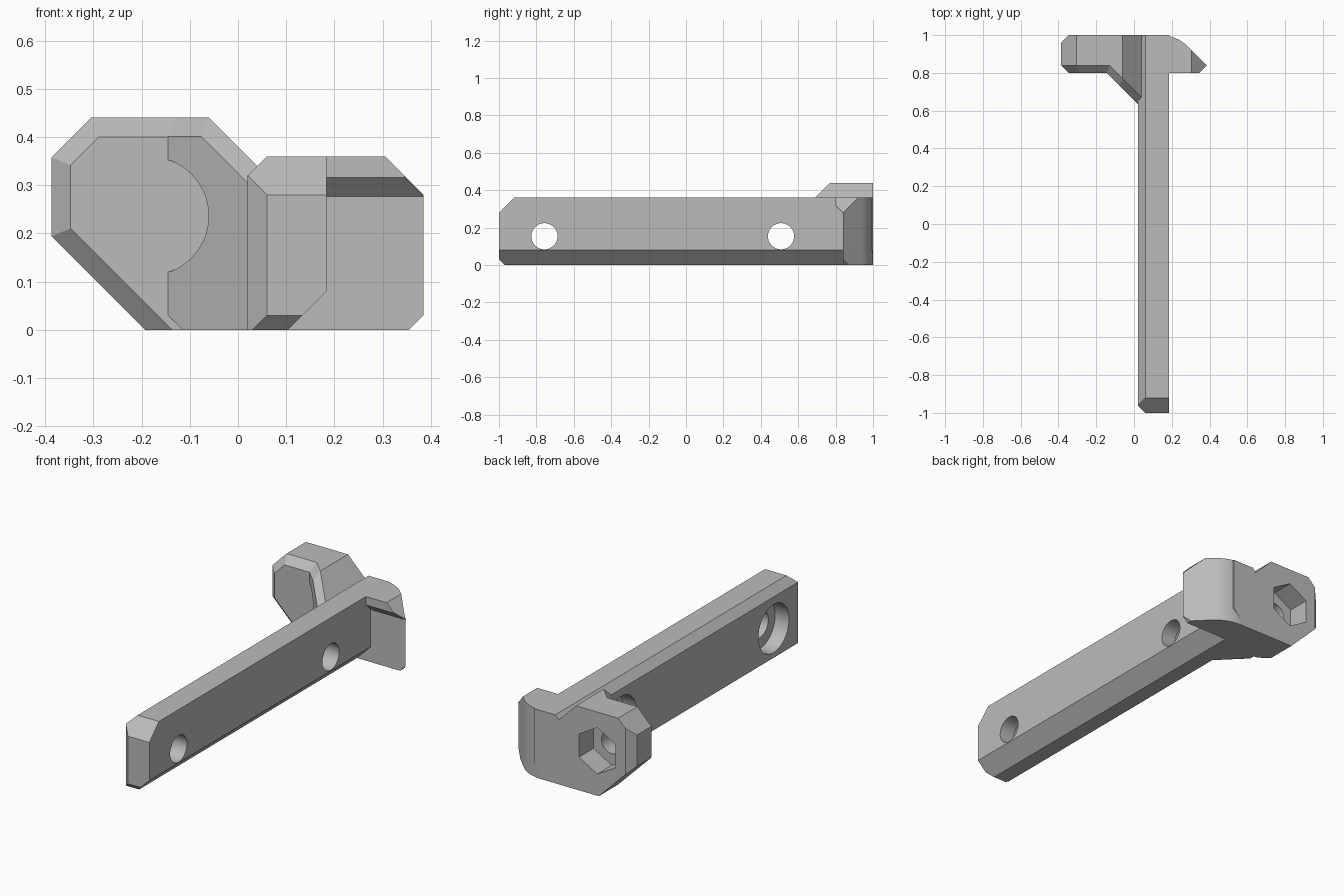
import bpy, bmesh, math
from mathutils import Matrix, Vector

if "Cube" in bpy.data.objects:
    bpy.data.objects.remove(bpy.data.objects["Cube"])

grey = bpy.data.materials.new("plain_grey")
grey.use_nodes = True
grey.diffuse_color = (0.5, 0.5, 0.5, 1)
grey.node_tree.nodes["Principled BSDF"].inputs["Base Color"].default_value = (0.5, 0.5, 0.5, 1)
R = math.sqrt(0.5)


def finish(name, bm):
    bmesh.ops.recalc_face_normals(bm, faces=bm.faces)
    me = bpy.data.meshes.new(name)
    bm.to_mesh(me)
    bm.free()
    me.materials.append(grey)
    ob = bpy.data.objects.new(name, me)
    bpy.context.collection.objects.link(ob)
    return ob


def trim(bm, planes):
    """Keep the side where normal . point < distance of a point on the plane."""
    for normal, point in planes:
        bmesh.ops.bisect_plane(bm, geom=bm.verts[:] + bm.edges[:] + bm.faces[:], dist=1e-6,
                               plane_co=point, plane_no=normal, clear_outer=True)
        rim = [e for e in bm.edges if e.is_boundary]
        if rim:
            bmesh.ops.contextual_create(bm, geom=rim)


def block(name, low, high, planes):
    low, high = Vector(low), Vector(high)
    bm = bmesh.new()
    size = Matrix.Diagonal((high - low).to_4d())
    bmesh.ops.create_cube(bm, size=1, matrix=Matrix.Translation((low + high) / 2) @ size)
    trim(bm, planes)
    return finish(name, bm)


def rod(name, start, end, radius, sides=64):
    start, end = Vector(start), Vector(end)
    axis = end - start
    turn = Matrix.Rotation(math.pi / 2, 4, 'X' if abs(axis.y) > abs(axis.x) else 'Y')
    bm = bmesh.new()
    bmesh.ops.create_cone(bm, cap_ends=True, segments=sides, radius1=radius, radius2=radius,
                          depth=axis.length, matrix=Matrix.Translation((start + end) / 2) @ turn)
    ob = finish(name, bm)
    ob.hide_render = True
    return ob


def combine(target, other, operation):
    mod = target.modifiers.new(other.name, 'BOOLEAN')
    mod.operation, mod.solver, mod.object = operation, 'EXACT', other
    bpy.context.view_layer.objects.active = target
    bpy.ops.object.modifier_apply(modifier=mod.name)
    bpy.data.objects.remove(other)


# Long arm with chamfered front end
bracket = block("mounting_bracket", (0.02, -1, 0), (0.184, 1, 0.36), [
    ((-1, 0, 1), (0.06, 0, 0.36)),
    ((-1, -1, 0), (0.06, -1, 0)),
    ((0, -1, 1), (0, -1, 0.28)),
    ((0, -1, -1), (0, -1, 0.03)),
    ((1, 0, -1), (0.184, 0, 0.08))])

# Side wing with rounded back
outline = [(0.1, 0.84), (0.385, 0.84)]
for i in range(9):
    a = math.pi / 4 * (1 - i / 8)
    outline.append((0.14 + 0.205 * math.sin(a), 0.795 + 0.205 * math.cos(a)))
outline.append((0.1, 1))
bm = bmesh.new()
base = bm.faces.new([bm.verts.new((x, y, 0)) for x, y in outline])
top = bmesh.ops.extrude_face_region(bm, geom=[base])["geom"]
bmesh.ops.translate(bm, vec=(0, 0, 0.36), verts=[v for v in top if isinstance(v, bmesh.types.BMVert)])
bmesh.ops.recalc_face_normals(bm, faces=bm.faces)
wing_top = ((1, 0, 1), (0.305, 0, 0.36))
trim(bm, [wing_top, ((1, 0, -1), (0.355, 0, 0))])
wing = finish("wing", bm)

# Overhanging lip at the top of the wing
lip = block("wing_lip", (0.1, 0.8, 0.2765), (0.385, 0.845, 0.36), [
    wing_top,
    ((0, -1, -1), (0, 0.8, 0.316)),
    ((1, -1, 0), (0.345, 0.8, 0))])

# Bolt lug with chamfered front rim
slope = ((1, 0, 1), (-0.06, 0, 0.44))
lug = block("lug", (-0.387, 0.8, 0), (0.1, 1, 0.44), [
    slope,
    ((-1, 0, 1), (-0.305, 0, 0.44)),
    ((-1, 0, -1), (-0.193, 0, 0)),
    ((0, -1, 1), (0, 0.84, 0.44)),
    ((-1, -1, 0), (-0.387, 0.84, 0)),
    ((R, -1, R), (-0.06, 0.84, 0.44)),
    ((-R, -1, R), (-0.305, 0.84, 0.44)),
    ((-R, -1, -R), (-0.193, 0.84, 0)),
    ((-1, 1, 0), (-0.347, 1, 0))])

# Diagonal gusset between lug and arm
gusset = block("gusset", (-0.3, 0.6, 0), (0.1, 0.84, 0.44), [
    slope,
    ((-1, -1, 0), (0.02, 0.635, 0)),
    ((-R, -R, 1), (-0.06, 0.77, 0.44)),
    ((0, -1, 1), (-0.06, 0.77, 0.44)),
    ((-1, 0, -1), (-0.115, 0, 0))])

for part in (wing, lip, lug, gusset):
    combine(bracket, part, 'UNION')

# Arm screw holes with counterbores
for y in (-0.757, 0.508):
    combine(bracket, rod("arm_hole", (-0.02, y, 0.154), (0.3, y, 0.154), 0.07), 'DIFFERENCE')
    combine(bracket, rod("counterbore", (-0.02, y, 0.154), (0.1, y, 0.154), 0.127), 'DIFFERENCE')

# Lug bolt hole, head clearance and hexagonal nut pocket
for name, y0, y1, radius, sides in (("bolt_hole", 0.5, 1.1, 0.06, 64),
                                    ("head_clearance", 0.5, 0.8, 0.123, 64),
                                    ("nut_pocket", 0.88, 1.1, 0.122, 6)):
    combine(bracket, rod(name, (-0.184, y0, 0.236), (-0.184, y1, 0.236), radius, sides), 'DIFFERENCE')

bpy.ops.object.select_all(action='DESELECT')
bracket.select_set(True)
bpy.context.view_layer.objects.active = bracket
bpy.ops.object.shade_smooth_by_angle(angle=math.radians(25))
